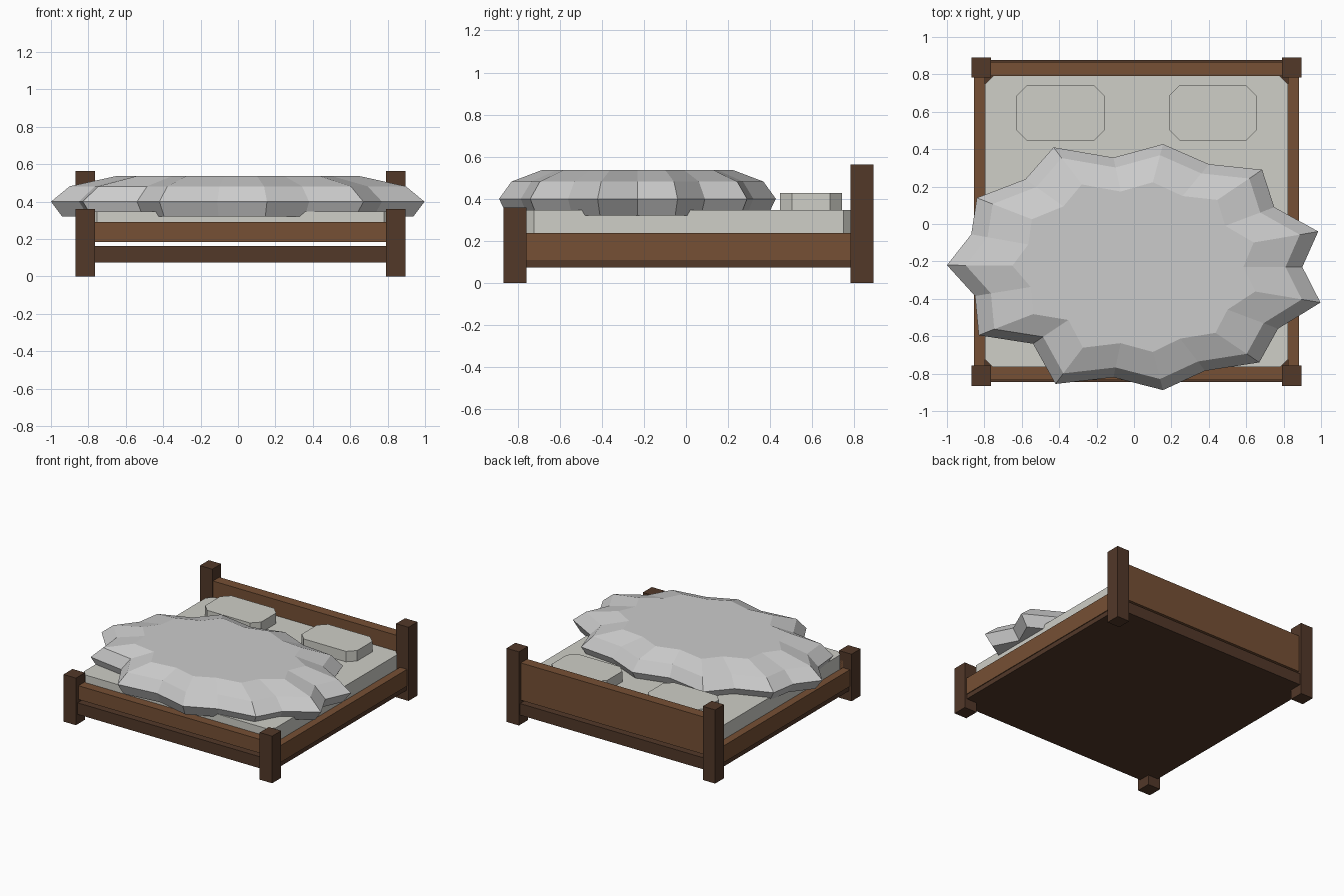
import bpy, bmesh

if "Cube" in bpy.data.objects:
    bpy.data.objects.remove(bpy.data.objects["Cube"])


def material(name, rgb):
    m = bpy.data.materials.new(name)
    m.diffuse_color = (*rgb, 1)
    m.use_nodes = True
    m.node_tree.nodes["Principled BSDF"].inputs["Base Color"].default_value = m.diffuse_color
    return m


WOOD = material("wood", (0.18, 0.08, 0.035))
DARK = material("dark_wood", (0.085, 0.04, 0.022))
LINEN = material("linen", (0.62, 0.62, 0.57))


def loft(name, rings, mat=None):
    """Join equal-sized closed rings (bottom to top) and cap both ends."""
    bm = bmesh.new()
    loops = [[bm.verts.new(p) for p in ring] for ring in rings]
    n = len(loops[0])
    for a, b in zip(loops, loops[1:]):
        for i in range(n):
            j = (i + 1) % n
            bm.faces.new((a[i], a[j], b[j], b[i]))
    bm.faces.new(loops[0])
    bm.faces.new(loops[-1])
    bmesh.ops.recalc_face_normals(bm, faces=bm.faces)
    me = bpy.data.meshes.new(name)
    bm.to_mesh(me)
    bm.free()
    ob = bpy.data.objects.new(name, me)
    bpy.context.collection.objects.link(ob)
    if mat:
        me.materials.append(mat)
    return ob


def slab(name, x, y, z, mat, c=0):
    """Box given by its ranges, with optional cut vertical corners."""
    (x0, x1), (y0, y1) = x, y
    if c:
        pts = [(x0 + c, y0), (x1 - c, y0), (x1, y0 + c), (x1, y1 - c),
               (x1 - c, y1), (x0 + c, y1), (x0, y1 - c), (x0, y0 + c)]
    else:
        pts = [(x0, y0), (x1, y0), (x1, y1), (x0, y1)]
    return loft(name, [[(px, py, h) for px, py in pts] for h in z], mat)


# Corner posts and side rails
for side, px, rx in (("left", (-0.87, -0.765), (-0.856, -0.797)),
                     ("right", (0.79, 0.895), (0.823, 0.882))):
    slab("front_post_" + side, px, (-0.866, -0.757), (0, 0.36), DARK)
    slab("back_post_" + side, px, (0.782, 0.89), (0, 0.563), DARK)
    slab("side_rail_" + side, rx, (-0.80, 0.82), (0.11, 0.238), WOOD)

# Base, footboard and headboard
slab("base", (-0.85, 0.876), (-0.845, 0.877), (0.075, 0.163), DARK)
slab("footboard", (-0.80, 0.825), (-0.835, -0.757), (0.185, 0.29), WOOD)
slab("headboard", (-0.80, 0.825), (0.79, 0.867), (0.185, 0.47), WOOD)

# Mattress and pillows
slab("mattress", (-0.797, 0.823), (-0.765, 0.79), (0.185, 0.348), LINEN, 0.042)
slab("pillow_left", (-0.63, -0.157), (0.447, 0.741), (0.34, 0.428), LINEN, 0.056)
slab("pillow_right", (0.187, 0.656), (0.447, 0.741), (0.34, 0.428), LINEN, 0.056)

# Crumpled blanket: one jagged outline scaled at four heights
outline = [(0.985, -0.04), (0.90, -0.23), (0.997, -0.42), (0.77, -0.56),
           (0.67, -0.74), (0.38, -0.785), (0.155, -0.888), (-0.11, -0.82),
           (-0.42, -0.855), (-0.54, -0.64), (-0.83, -0.595), (-0.85, -0.385),
           (-1.0, -0.22), (-0.87, -0.055), (-0.84, 0.14), (-0.58, 0.24),
           (-0.43, 0.41), (-0.11, 0.355), (0.155, 0.427), (0.40, 0.32),
           (0.685, 0.29), (0.75, 0.09)]
levels = [(0.94, 0.94, 0.32), (1, 1, 0.40), (0.90, 0.91, 0.482), (0.65, 0.69, 0.537)]
loft("blanket", [[(x * sx, -0.23 + (y + 0.23) * sy, z) for x, y in outline]
                 for sx, sy, z in levels])
